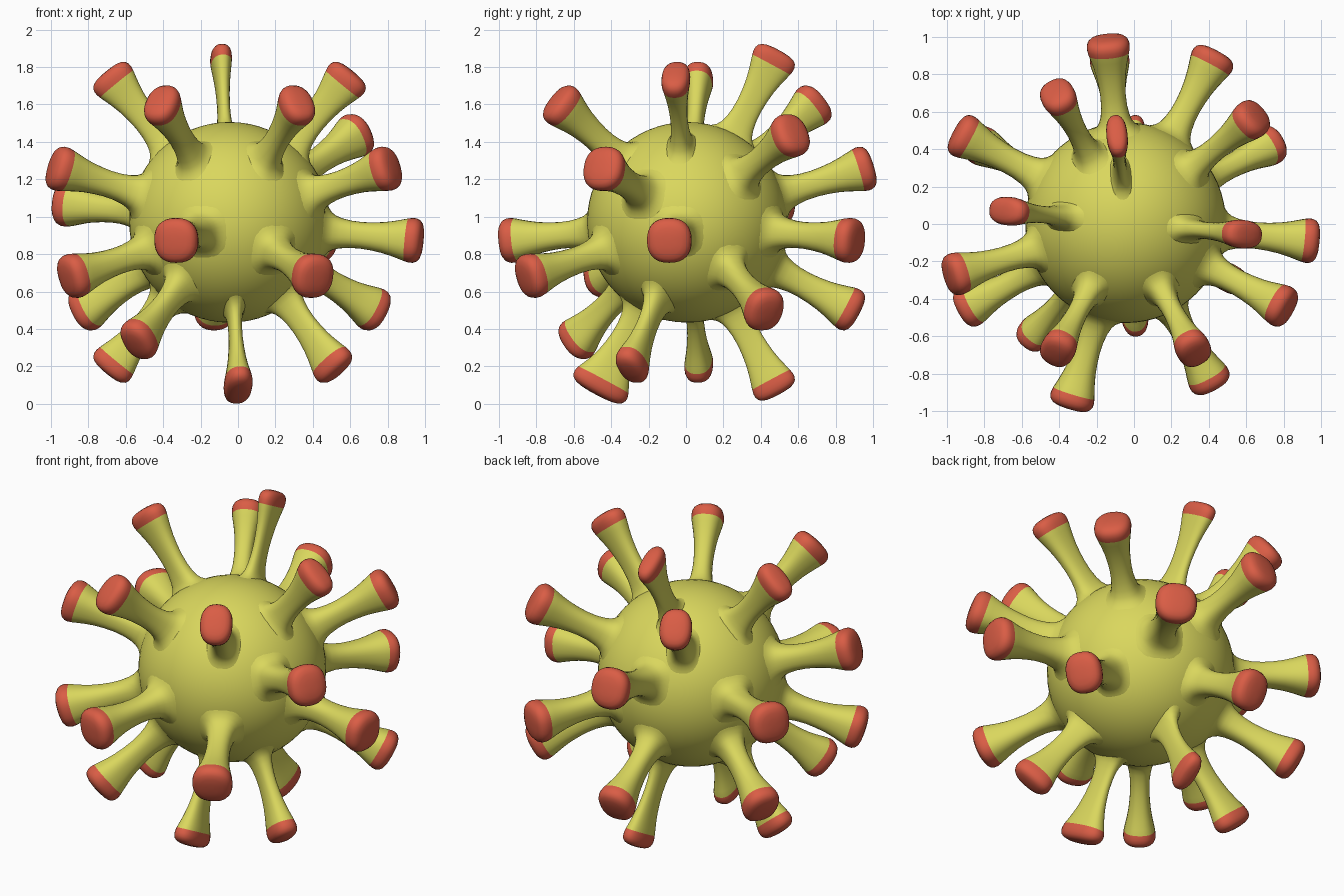
import bpy, bmesh, math
from mathutils import Vector

if "Cube" in bpy.data.objects:
    bpy.data.objects.remove(bpy.data.objects["Cube"])

CENTRE = Vector((-0.045, 0.007, 0.97))
RADIUS = 0.536
STEP = math.radians(11.25)      # spikes sit on a 32 x 16 globe grid
SIDES = 32


def material(name, rgb):
    m = bpy.data.materials.new(name)
    m.diffuse_color = (*rgb, 1)
    m.use_nodes = True
    m.node_tree.nodes["Principled BSDF"].inputs["Base Color"].default_value = m.diffuse_color
    return m


yellow = material("olive_yellow", (0.70, 0.68, 0.11))
red = material("coral_red", (0.70, 0.11, 0.06))


def add_object(name, bm, mats):
    me = bpy.data.meshes.new(name)
    for f in bm.faces:
        f.smooth = True
    bm.to_mesh(me)
    bm.free()
    for m in mats:
        me.materials.append(m)
    ob = bpy.data.objects.new(name, me)
    bpy.context.collection.objects.link(ob)
    return ob


# Round body
bm = bmesh.new()
bmesh.ops.create_uvsphere(bm, u_segments=64, v_segments=32, radius=RADIUS)
body = add_object("body", bm, [yellow])
body.location = CENTRE

# Spike profile: distance from body centre, half width
PROFILE = [(0.500, 0.165), (0.522, 0.130), (0.540, 0.108), (0.565, 0.092),
           (0.60, 0.081), (0.65, 0.073), (0.71, 0.071), (0.77, 0.075),
           (0.83, 0.083), (0.88, 0.094), (0.92, 0.105), (0.955, 0.115),
           (0.980, 0.120), (1.000, 0.119), (1.018, 0.111), (1.031, 0.095),
           (1.039, 0.070), (1.043, 0.035)]
CAP_START = 0.95


def rounded(v):
    # slightly squared circle
    return math.copysign(abs(v) ** 0.84, v)


def spike(name, row, col, flare=1.0):
    th, ph = (row + 0.5) * STEP, (col + 0.5) * STEP
    st, ct, sp, cp = math.sin(th), math.cos(th), math.sin(ph), math.cos(ph)
    out = Vector((st * cp, st * sp, ct))
    e_th = Vector((ct * cp, ct * sp, -st))
    e_ph = Vector((-sp, cp, 0))
    bm = bmesh.new()
    rings = []
    for r, w in PROFILE:
        t = min(max((r - 0.6) / 0.36, 0), 1)
        w *= 1 + (flare - 1) * t
        ring = []
        for i in range(SIDES):
            a = 2 * math.pi * i / SIDES
            p = CENTRE + out * r + e_th * (w * rounded(math.cos(a))) \
                + e_ph * (w * st * rounded(math.sin(a)))
            ring.append(bm.verts.new(p))
        rings.append(ring)
    for k in range(len(rings) - 1):
        for i in range(SIDES):
            j = (i + 1) % SIDES
            f = bm.faces.new((rings[k][i], rings[k][j],
                              rings[k + 1][j], rings[k + 1][i]))
            f.material_index = int(PROFILE[k][0] > CAP_START)
    tip = bm.verts.new(CENTRE + out * 1.044)
    for i in range(SIDES):
        f = bm.faces.new((rings[-1][i], rings[-1][(i + 1) % SIDES], tip))
        f.material_index = 1
    add_object(name, bm, [yellow, red])


# Spike places: (row from top, column around)
SPIKES = [(2, 8), (3, 15), (3, 31), (4, 21), (4, 26), (4, 10), (5, 3),
          (6, 29), (6, 17), (6, 8), (7, 13), (8, 31), (8, 22), (8, 5),
          (9, 26), (9, 18), (10, 2), (10, 8), (10, 13), (11, 20),
          (12, 29), (12, 15), (13, 7)]
for n, (row, col) in enumerate(SPIKES, 1):
    spike(f"spike_{n:02d}", row, col)

# One wider spike under the front
spike("wide_bottom_spike", 13, 24, 1.33)
